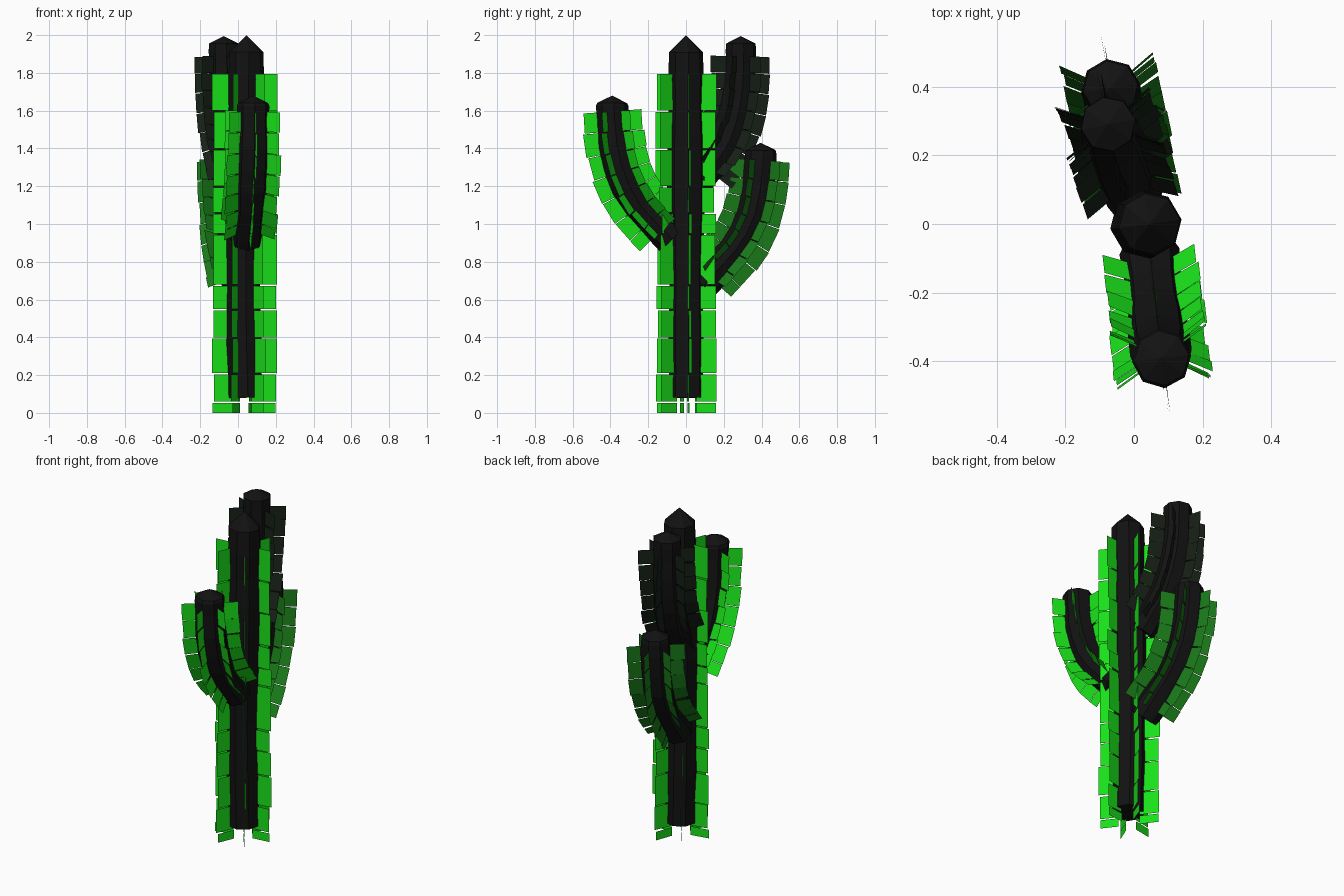
import bpy, bmesh, math, random
from mathutils import Vector

if "Cube" in bpy.data.objects:
    bpy.data.objects.remove(bpy.data.objects["Cube"])

random.seed(4)


def material(name, rgb):
    m = bpy.data.materials.new(name)
    m.diffuse_color = (*rgb, 1)
    m.use_nodes = True
    m.node_tree.nodes["Principled BSDF"].inputs["Base Color"].default_value = m.diffuse_color
    return m


BLACK = material("dark_bark", (0.006, 0.006, 0.006))
GREEN = material("spine_green", (0.01, 0.75, 0.01))
MID = material("spine_mid_green", (0.01, 0.2, 0.01))
DARK = material("spine_dark", (0.008, 0.014, 0.008))


def make_object(name, bm, mat):
    me = bpy.data.meshes.new(name)
    bm.to_mesh(me)
    bm.free()
    me.materials.append(mat)
    ob = bpy.data.objects.new(name, me)
    bpy.context.collection.objects.link(ob)


def sample(pts, u):
    """Catmull-Rom point on a path, u from 0 to 1."""
    n = len(pts) - 1
    s = min(max(u, 0), 1) * n
    i = min(int(s), n - 1)
    t = s - i
    p1, p2 = pts[i], pts[i + 1]
    p0 = pts[i - 1] if i else p1 * 2 - p2
    p3 = pts[i + 2] if i + 2 <= n else p2 * 2 - p1
    return 0.5 * (2 * p1 + (p2 - p0) * t + (2 * p0 - 5 * p1 + 4 * p2 - p3) * t * t
                  + (3 * p1 - p0 - 3 * p2 + p3) * t ** 3)


def frame(pts, u, azimuth):
    a = math.radians(azimuth - 90)
    side = Vector((math.cos(a), math.sin(a), 0))
    t = (sample(pts, u + 0.02) - sample(pts, u - 0.02)).normalized()
    out = t.cross(side).normalized()
    return sample(pts, u), out, t.cross(out).normalized()


def stem(name, pts, azimuth, radius, segs, apex):
    """Eight-sided faceted stem with a pointed cap."""
    bm = bmesh.new()
    rings = []
    for i in range(segs + 1):
        c, out, side = frame(pts, i / segs, azimuth)
        r = radius * (random.uniform(0.98, 1.14) if i < segs else 1)
        rings.append([bm.verts.new(c + r * (out * math.cos(k * math.pi / 4) + side * math.sin(k * math.pi / 4)))
                      for k in range(8)])
    for a, b in zip(rings, rings[1:]):
        for k in range(8):
            bm.faces.new((a[k], a[(k + 1) % 8], b[(k + 1) % 8], b[k]))
    tip = bm.verts.new(apex)
    for k in range(8):
        bm.faces.new((rings[-1][k], rings[-1][(k + 1) % 8], tip))
    bm.faces.new(rings[0][::-1])
    bmesh.ops.recalc_face_normals(bm, faces=bm.faces)
    make_object(name, bm, BLACK)


def spines(name, pts, azimuth, cuts, inner, outer, mat):
    """Six rows of flat cards standing out from the stem."""
    bm = bmesh.new()
    for row in range(6):
        for n, (u0, u1) in enumerate(zip(cuts, cuts[1:])):
            ang = math.radians(60 * row + random.uniform(-3, 3))
            reach = outer * random.uniform(0.95, 1.02)
            quad = []
            for u, rs in ((u0, (inner, reach)), (u1 - 0.004, (reach, inner))):
                c, out, side = frame(pts, u, azimuth)
                d = out * math.cos(ang) + side * math.sin(ang)
                quad += [bm.verts.new(c + d * r) for r in rs]
            bm.faces.new(quad)
    make_object(name, bm, mat)


# trunk and its cards
V = Vector
trunk = [V((0.04, 0, 0.08)), V((0.03, 0, 0.5)), V((0.03, 0, 1.0)), V((0.04, 0, 1.5)), V((0.045, 0, 1.91))]
stem("trunk", trunk, 8, 0.09, 11, V((0.045, 0, 2.0)))
core = [V((0.035, 0, z)) for z in (0, 0.6, 1.2, 1.8)]
levels = [0, 0.06, 0.21, 0.4, 0.55, 0.68, 0.95, 1.06, 1.2, 1.4, 1.6, 1.8]
spines("trunk_spines", core, 8, [z / 1.8 for z in levels], 0.06, 0.172, GREEN)

# arms: name, base x, tip x, (y, z) path, stem top z, apex z, azimuth, card material
arms = [
    ("front_arm", 0.045, 0.08,
     [(-0.08, 0.92), (-0.15, 0.99), (-0.25, 1.10), (-0.33, 1.25), (-0.375, 1.42), (-0.39, 1.60)],
     1.64, 1.68, 276, GREEN),
    ("back_lower_arm", 0.0, -0.068,
     [(0.08, 0.67), (0.14, 0.74), (0.25, 0.86), (0.335, 1.0), (0.38, 1.17), (0.395, 1.34)],
     1.39, 1.43, 98, MID),
    ("back_upper_arm", 0.0, -0.075,
     [(0.07, 1.23), (0.13, 1.31), (0.21, 1.43), (0.26, 1.58), (0.285, 1.74), (0.29, 1.89)],
     1.955, 1.995, 101, DARK),
]
for name, x0, x1, yz, top, apex, az, mat in arms:
    y0, y1 = yz[0][0], yz[-1][0]
    path = [V((x0 + (x1 - x0) * (y - y0) / (y1 - y0), y, z)) for y, z in yz]
    stem(name, path + [V((x1, y1, top))], az, 0.08, 9, V((x1, y1, apex)))
    spines(name + "_spines", path, az, [0.15 + 0.85 * i / 7 for i in range(8)], 0.06, 0.162, mat)
